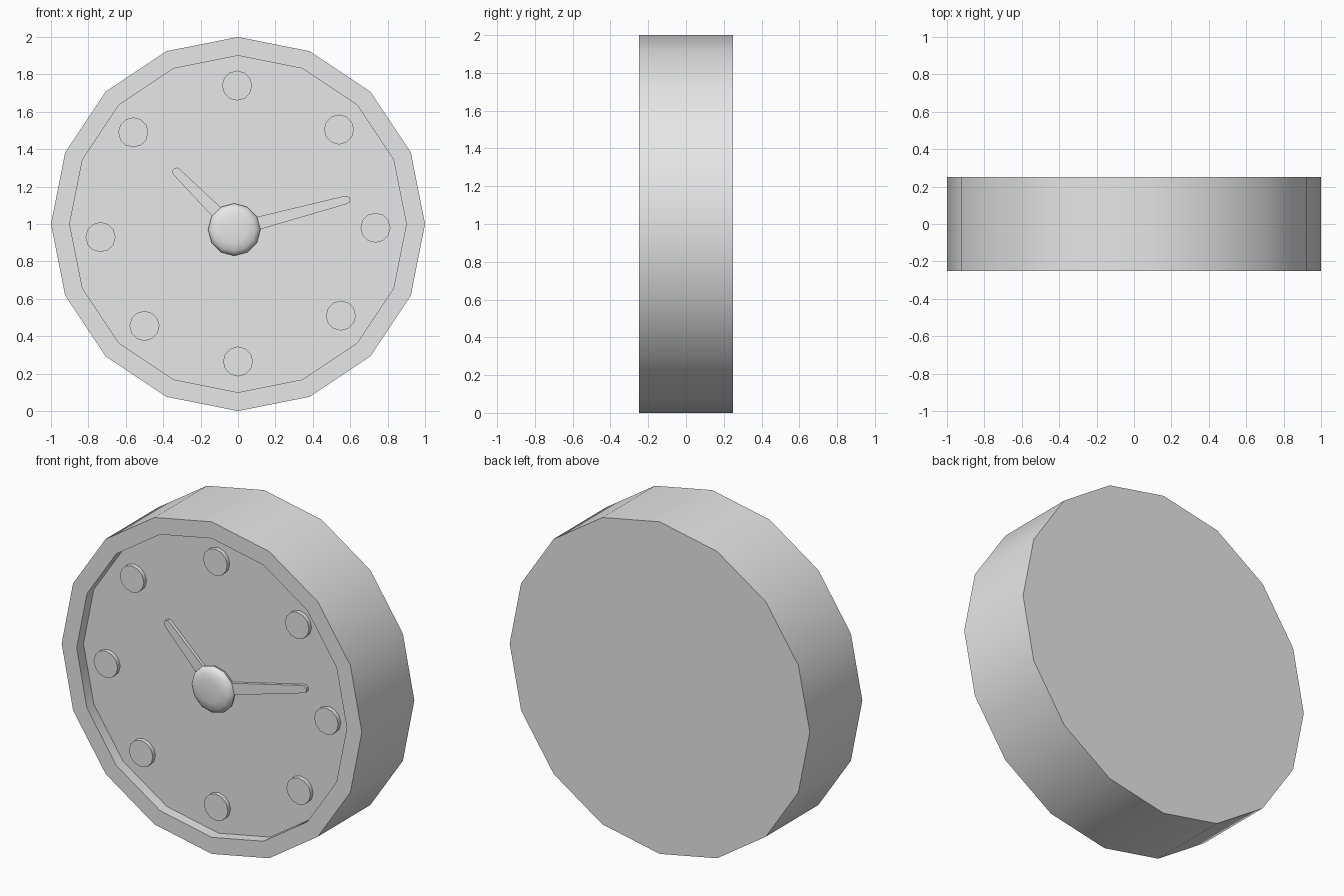
import bpy, bmesh, math
from mathutils import Vector

old = bpy.data.objects.get("Cube")
if old:
    bpy.data.objects.remove(old, do_unlink=True)

grey = bpy.data.materials.new("plain grey")
grey.use_nodes = True
COLOUR = (0.8, 0.8, 0.8, 1)
grey.diffuse_color = COLOUR
grey.node_tree.nodes["Principled BSDF"].inputs["Base Color"].default_value = COLOUR

FRONT, BACK, FLOOR = -0.25, 0.25, -0.185


def circle(cx, cz, radius, sides, start=math.pi / 2):
    """Points of a regular polygon in the x-z plane."""
    angles = [start + math.tau * i / sides for i in range(sides)]
    return [(cx + radius * math.cos(a), cz + radius * math.sin(a)) for a in angles]


def loft(name, rings):
    """Closed solid through (outline, y) rings, listed from back to front."""
    bm = bmesh.new()
    loops = [[bm.verts.new((x, y, z)) for x, z in pts] for pts, y in rings]
    n = len(loops[0])
    for a, b in zip(loops, loops[1:]):
        for i in range(n):
            j = (i + 1) % n
            bm.faces.new((a[i], a[j], b[j], b[i]))
    bm.faces.new(loops[0])
    bm.faces.new(loops[-1])
    bmesh.ops.recalc_face_normals(bm, faces=bm.faces)
    mesh = bpy.data.meshes.new(name)
    bm.to_mesh(mesh)
    bm.free()
    obj = bpy.data.objects.new(name, mesh)
    bpy.context.collection.objects.link(obj)
    mesh.materials.append(grey)
    bpy.ops.object.select_all(action="DESELECT")
    obj.select_set(True)
    bpy.context.view_layer.objects.active = obj
    bpy.ops.object.shade_smooth_by_angle(angle=math.radians(35))
    return obj


def hand(name, base, tip, base_width, tip_width):
    """Tapered bar with a rounded tip."""
    base, tip = Vector(base), Vector(tip)
    along = (tip - base).normalized()
    side = Vector((-along.y, along.x))
    r = tip_width / 2
    pts = [base + side * base_width / 2, base - side * base_width / 2]
    for i in range(6):
        a = math.pi * i / 5
        pts.append(tip - along * r + r * (along * math.sin(a) - side * math.cos(a)))
    loft(name, [(pts, FLOOR + 0.005), (pts, FLOOR - 0.02)])


# Case: drum with a raised rim and a sunken dial
outer = circle(0, 1, 1, 16)
inner = circle(0, 1, 0.9, 16)
loft("clock_case", [(outer, BACK), (outer, FRONT), (inner, FRONT), (inner, FLOOR)])

# Hour markers, slightly unevenly placed
markers = [(-0.005, 1.74), (0.54, 1.505), (0.735, 0.98), (0.55, 0.51),
           (0, 0.265), (-0.5, 0.455), (-0.735, 0.93), (-0.56, 1.49)]
for i, (x, z) in enumerate(markers):
    disc = circle(x, z, 0.08, 12)
    loft(f"hour_marker_{i + 1}", [(disc, FLOOR + 0.005), (disc, FLOOR - 0.025)])

# Hands
HUB = (-0.02, 0.97)
hand("hour_hand", HUB, (-0.345, 1.295), 0.075, 0.045)
hand("minute_hand", HUB, (0.6, 1.135), 0.075, 0.045)

# Rounded centre cap
cap = [(0.13, 0.005), (0.14, -0.02), (0.135, -0.035), (0.115, -0.05), (0.07, -0.058)]
loft("centre_cap", [(circle(*HUB, r, 12), FLOOR + d) for r, d in cap])
